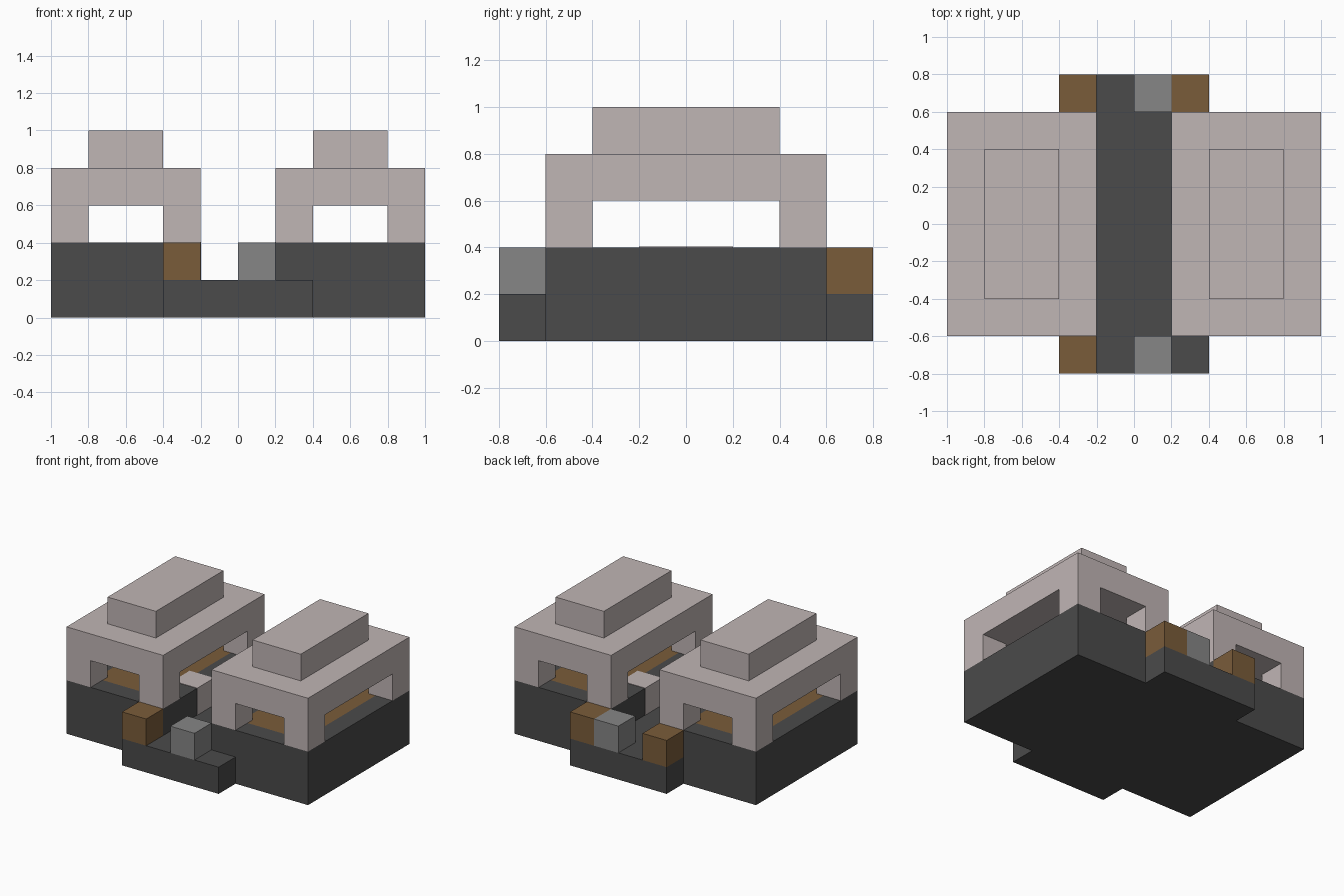
import bpy, bmesh
from mathutils import Vector

cube = bpy.data.objects.get("Cube")
if cube:
    bpy.data.objects.remove(cube, do_unlink=True)

U = 0.2  # building module


def material(name, r, g, b):
    m = bpy.data.materials.new(name)
    m.use_nodes = True
    m.diffuse_color = (r, g, b, 1)
    m.node_tree.nodes["Principled BSDF"].inputs["Base Color"].default_value = (r, g, b, 1)
    return m


DARK = material("dark stone", 0.069, 0.069, 0.069)
PALE = material("pale plaster", 0.53, 0.465, 0.46)
GREY = material("mid grey", 0.24, 0.24, 0.24)
WOOD = material("brown wood", 0.195, 0.107, 0.042)


def add_box(bm, lo, hi):
    """Box between two corners given in modules."""
    lo, hi = Vector(lo) * U, Vector(hi) * U
    verts = bmesh.ops.create_cube(bm, size=1)["verts"]
    bmesh.ops.scale(bm, vec=hi - lo, verts=verts)
    bmesh.ops.translate(bm, vec=(lo + hi) / 2, verts=verts)


def finish(name, bm, *mats):
    mesh = bpy.data.meshes.new(name)
    bm.to_mesh(mesh)
    bm.free()
    for m in mats:
        mesh.materials.append(m)
    obj = bpy.data.objects.new(name, mesh)
    bpy.context.collection.objects.link(obj)
    return obj


def box(name, lo, hi, mat):
    bm = bmesh.new()
    add_box(bm, lo, hi)
    return finish(name, bm, mat)


def house(side, cx):
    # Plinth with a wooden floor inset in its top
    bm = bmesh.new()
    add_box(bm, (cx - 2, -3, 0), (cx + 2, 3, 2))
    top = [f for f in bm.faces if f.normal.z > 0.9]
    bmesh.ops.inset_individual(bm, faces=top, thickness=U)
    top[0].material_index = 1
    finish(side + "_plinth", bm, DARK, WOOD)

    # Corner pillars
    bm = bmesh.new()
    for x in (cx - 2, cx + 1):
        for y in (-3, 2):
            add_box(bm, (x, y, 2), (x + 1, y + 1, 3))
    finish(side + "_pillars", bm, PALE)

    # Stepped roof
    box(side + "_roof", (cx - 2, -3, 3), (cx + 2, 3, 4), PALE)
    box(side + "_roof_cap", (cx - 1, -2, 4), (cx + 1, 2, 5), PALE)


house("right", -3)
house("left", 3)

# Pale doorstep blocks set into the plinths beside the passage
e = 0.015
box("right_doorstep", (-2, -1, 1), (-1 + e, 0, 2 + e), PALE)
box("left_doorstep", (1 - e, 0, 1), (2, 1, 2 + e), PALE)

# Sunken passage and its end porches
box("passage_floor", (-1, -3, 0), (1, 3, 1), DARK)
box("front_porch", (-2, -4, 0), (2, -3, 1), DARK)
box("back_porch", (-2, 3, 0), (2, 4, 1), DARK)

# Blocks standing on the porches
for name, x, y, mat in (
    ("front_wood_block", -2, -4, WOOD),
    ("front_grey_block", 0, -4, GREY),
    ("back_right_wood_block", -2, 3, WOOD),
    ("back_grey_block", 0, 3, GREY),
    ("back_left_wood_block", 1, 3, WOOD),
):
    box(name, (x, y, 1), (x + 1, y + 1, 2), mat)
